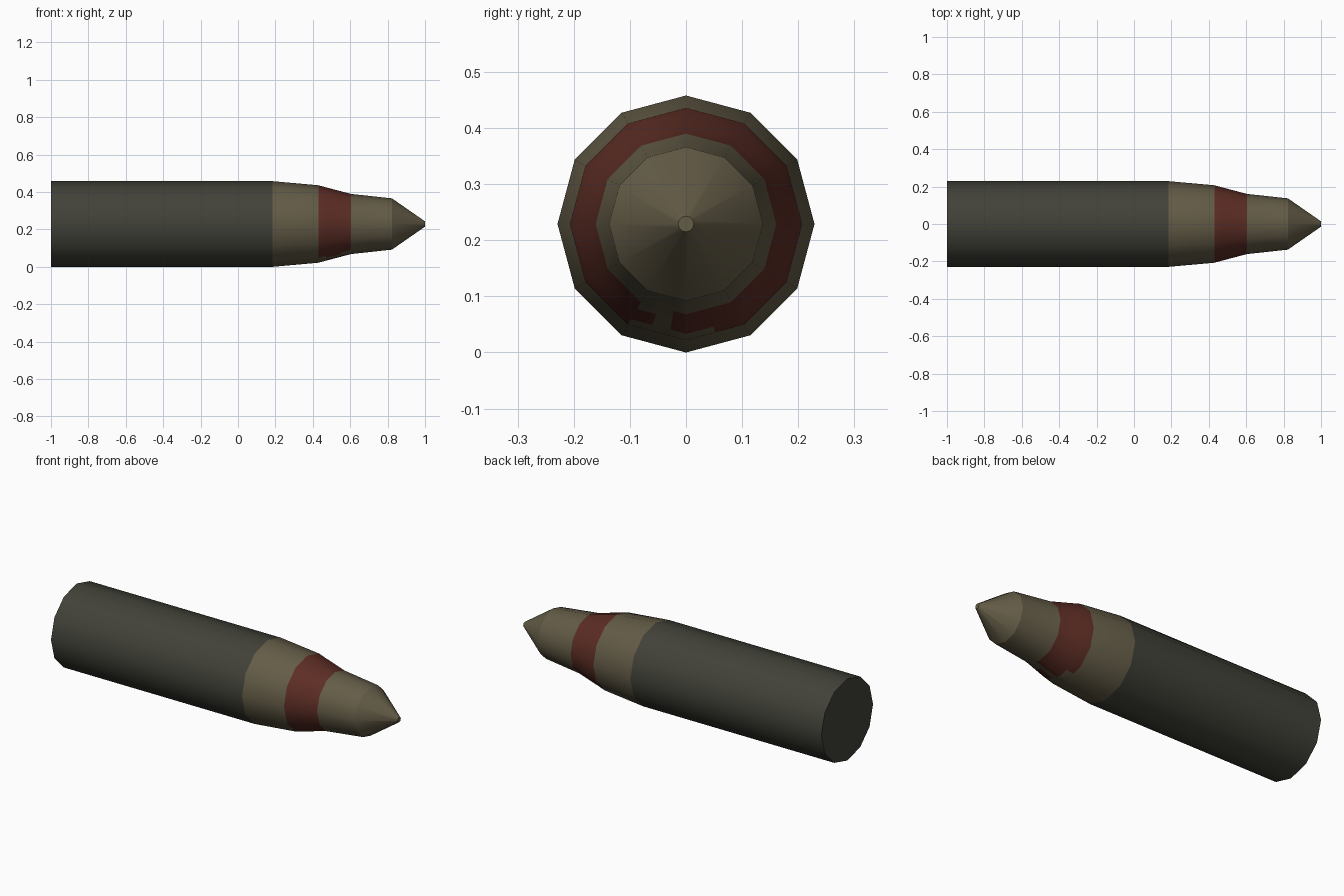
import bpy
import bmesh
from math import sin, cos, pi, floor

SIDES = 12
RADIUS = 0.229

cube = bpy.data.objects.get("Cube")
if cube:
    bpy.data.objects.remove(cube, do_unlink=True)


def material(name, rgb):
    mat = bpy.data.materials.new(name)
    mat.use_nodes = True
    colour = (*rgb, 1.0)
    mat.diffuse_color = colour
    mat.node_tree.nodes["Principled BSDF"].inputs["Base Color"].default_value = colour
    return mat


dark = material("dark grey", (0.054, 0.054, 0.041))
tan = material("drab tan", (0.127, 0.107, 0.063))
red = material("dull red", (0.107, 0.026, 0.018))


def rim(column):
    """Point on the unit polygon, counted in sides from the bottom corner."""
    k = floor(column)
    t = column - k
    a, b = (2 * pi * i / SIDES for i in (k, k + 1))
    return (sin(a) * (1 - t) + sin(b) * t, -cos(a) * (1 - t) - cos(b) * t)


def lathe(name, profile, columns, materials, paint=None, cap_start=False, cap_end=False):
    """Spin (x, radius) pairs round the long axis; paint picks each face's material."""
    bm = bmesh.new()
    rings = []
    for x, r in profile:
        points = [rim(c) for c in columns]
        rings.append([bm.verts.new((x, y * r, RADIUS + z * r)) for y, z in points])
    n = len(columns)
    for i in range(len(rings) - 1):
        for j in range(n):
            k = (j + 1) % n
            face = bm.faces.new((rings[i][j], rings[i][k], rings[i + 1][k], rings[i + 1][j]))
            face.smooth = True
            if paint:
                face.material_index = paint(profile[i][0], columns[j])
    for wanted, ring in ((cap_start, rings[0][::-1]), (cap_end, rings[-1])):
        if wanted:
            cap = bm.faces.new(ring)
            for edge in cap.edges:
                edge.smooth = False
    # Every side runs the same way, so turn the skin outward if needed
    bm.normal_update()
    side = next(f for f in bm.faces if f.smooth)
    centre = side.calc_center_median()
    if side.normal.y * centre.y + side.normal.z * (centre.z - RADIUS) < 0:
        bmesh.ops.reverse_faces(bm, faces=[f for f in bm.faces if f.smooth])
    for face in bm.faces:
        if not face.smooth:
            outward = 1 if face.calc_center_median().x > 0 else -1
            if face.normal.x * outward < 0:
                face.normal_flip()
    mesh = bpy.data.meshes.new(name)
    bm.to_mesh(mesh)
    bm.free()
    for mat in materials:
        mesh.materials.append(mat)
    obj = bpy.data.objects.new(name, mesh)
    bpy.context.collection.objects.link(obj)
    return obj


corners = list(range(SIDES))

# Straight casing with a flat base
lathe("casing", [(-1.0, RADIUS), (0.185, RADIUS)], corners, [dark], cap_start=True)

# Tapered body with a red band, worn through on the underside
GAP_START, GAP_END = 11.39, 11.72


def band(x, column):
    if not 0.42 < x < 0.59:
        return 0
    if GAP_START <= column < GAP_END:
        return 0
    if x < 0.46 and (column >= 11 or column < 0.5):
        return 0
    if x > 0.54 and 11 <= column < GAP_START:
        return 0
    return 1


body_profile = [(0.185, RADIUS), (0.43, 0.207), (0.47, 0.196),
                (0.55, 0.175), (0.603, 0.161), (0.823, 0.137)]
body_columns = sorted(corners + [0.5, GAP_START, GAP_END])
lathe("projectile_body", body_profile, body_columns, [tan, red], paint=band)

# Conical nose with a blunt tip
lathe("nose_cone", [(0.823, 0.137), (1.0, 0.014)], corners, [tan], cap_end=True)
